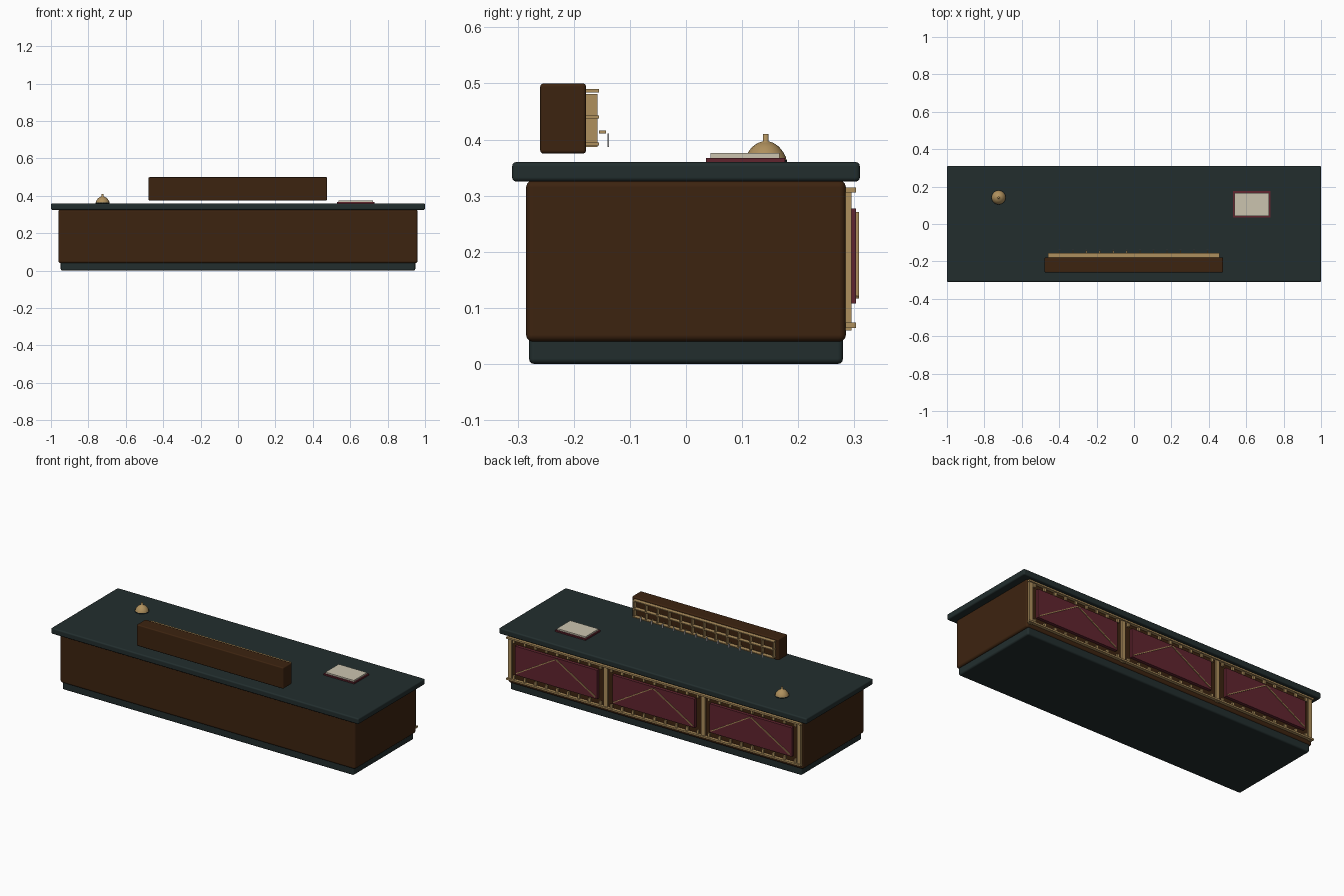
import bpy, bmesh, math
from mathutils import Matrix, Vector

if "Cube" in bpy.data.objects:
    bpy.data.objects.remove(bpy.data.objects["Cube"])


def material(name, rgb):
    m = bpy.data.materials.new(name)
    m.diffuse_color = (*rgb, 1)
    m.use_nodes = True
    m.node_tree.nodes["Principled BSDF"].inputs["Base Color"].default_value = m.diffuse_color
    return m


WOOD = material("dark wood", (0.046, 0.017, 0.005))
STONE = material("dark green stone", (0.016, 0.027, 0.027))
BRASS = material("brass", (0.43, 0.28, 0.11))
RED = material("deep red", (0.12, 0.018, 0.028))
PAPER = material("paper", (0.60, 0.55, 0.43))
STEEL = material("steel", (0.42, 0.42, 0.44))


def finish(bm, name, mat):
    me = bpy.data.meshes.new(name)
    bm.to_mesh(me)
    bm.free()
    me.materials.append(mat)
    ob = bpy.data.objects.new(name, me)
    bpy.context.collection.objects.link(ob)
    return ob


def add_box(bm, x, y, z, turn=None):
    """Box from (min, max) ranges, optionally turned about its centre."""
    c = Vector([(r[0] + r[1]) / 2 for r in (x, y, z)])
    s = [r[1] - r[0] for r in (x, y, z)]
    m = Matrix.Translation(c) @ (turn or Matrix()) @ Matrix.Diagonal((*s, 1))
    bmesh.ops.create_cube(bm, size=1, matrix=m)


def boxes(name, mat, ranges, bevel=0):
    bm = bmesh.new()
    for r in ranges:
        add_box(bm, *r)
    ob = finish(bm, name, mat)
    if bevel:
        mod = ob.modifiers.new("rounded edges", 'BEVEL')
        mod.width, mod.segments = bevel, 3
        for p in ob.data.polygons:
            p.use_smooth = True
        mod.harden_normals = True
    return ob


def lathe(name, mat, profile, centre, sides=16):
    bm = bmesh.new()
    vs = [bm.verts.new((r, 0, z)) for r, z in profile]
    es = [bm.edges.new(p) for p in zip(vs, vs[1:])]
    bmesh.ops.spin(bm, geom=vs + es, cent=(0, 0, 0), axis=(0, 0, 1),
                   angle=math.tau, steps=sides, use_duplicate=False)
    bmesh.ops.remove_doubles(bm, verts=bm.verts, dist=0.0001)
    bmesh.ops.recalc_face_normals(bm, faces=bm.faces)
    for f in bm.faces:
        f.smooth = True
    ob = finish(bm, name, mat)
    ob.location = centre
    return ob


def around(c, half):
    return (c - half, c + half)


# Desk
boxes("plinth", STONE, [((-0.948, 0.948), (-0.28, 0.28), (0, 0.05))], 0.01)
boxes("desk_body", WOOD, [((-0.96, 0.96), (-0.285, 0.285), (0.04, 0.327))], 0.012)
boxes("counter_top", STONE, [((-1, 1), (-0.31, 0.31), (0.325, 0.36))], 0.008)

# Key cabinet above the counter
boxes("key_cabinet", WOOD, [((-0.478, 0.476), (-0.26, -0.178), (0.375, 0.5))], 0.006)
boxes("cabinet_shelves", BRASS,
      [((-0.46, 0.457), (-0.18, -0.155), around(z, 0.0028)) for z in (0.487, 0.44, 0.392)])
boxes("cabinet_dividers", BRASS,
      [(around(-0.002 + 0.0755 * (i - 6), 0.003), (-0.18, -0.158), (0.387, 0.481))
       for i in range(13)])

# Hooks and hanging keys
slots = [-0.003 + 0.072 * (i - 5.5) for i in range(12)]
boxes("key_hooks", BRASS,
      [(around(x, 0.003), (-0.155, -0.143), (0.411, 0.416)) for x in slots])
boxes("keys", STEEL,
      [(around(x, 0.005), (-0.14, -0.137), (0.387, 0.411)) for x in slots])

# Back side panels with chevron inlay
centres = (-0.633, 0, 0.633)
boxes("red_panels", RED,
      [(around(c, 0.267), (0.285, 0.303), (0.108, 0.277)) for c in centres])
bm = bmesh.new()
for c in centres:
    for side in (-1, 1):
        angle = math.atan2(0.15, 0.255)
        length = math.hypot(0.15, 0.255)
        add_box(bm, around(c + side * 0.13, length / 2), (0.302, 0.308),
                around(0.194, 0.0025), Matrix.Rotation(side * angle, 4, 'Y'))
finish(bm, "chevron_inlay", BRASS)

# Brass frame: posts, rails and short pegs along the rails
boxes("back_posts", BRASS,
      [(around(x, 0.012), (0.284, 0.295), (0.06, 0.31)) for x in (-0.94, -0.317, 0.317, 0.94)])
boxes("back_rails", BRASS,
      [((-0.957, 0.957), (0.284, 0.303), around(z, 0.0048)) for z in (0.31, 0.069)])
boxes("rail_pegs", BRASS,
      [(around(0.0704 * (i - 13), 0.007), (0.284, 0.295), z)
       for i in range(27) for z in ((0.285, 0.308), (0.072, 0.095))])

# Service bell
bell = (-0.724, 0.142, 0.36)
lathe("bell_base", STONE, [(0, 0), (0.038, 0), (0.038, 0.004), (0, 0.004)], bell)
lathe("bell_dome", BRASS, [(0.037, 0.003), (0.036, 0.009), (0.031, 0.018), (0.024, 0.027),
                           (0.014, 0.034), (0.005, 0.037), (0.005, 0.05), (0, 0.05)], bell)

# Guest ledger
boxes("ledger_cover", RED, [((0.53, 0.73), (0.036, 0.176), (0.36, 0.3675))])
boxes("ledger_pages", PAPER, [((0.538, 0.722), (0.044, 0.167), (0.367, 0.376))])
